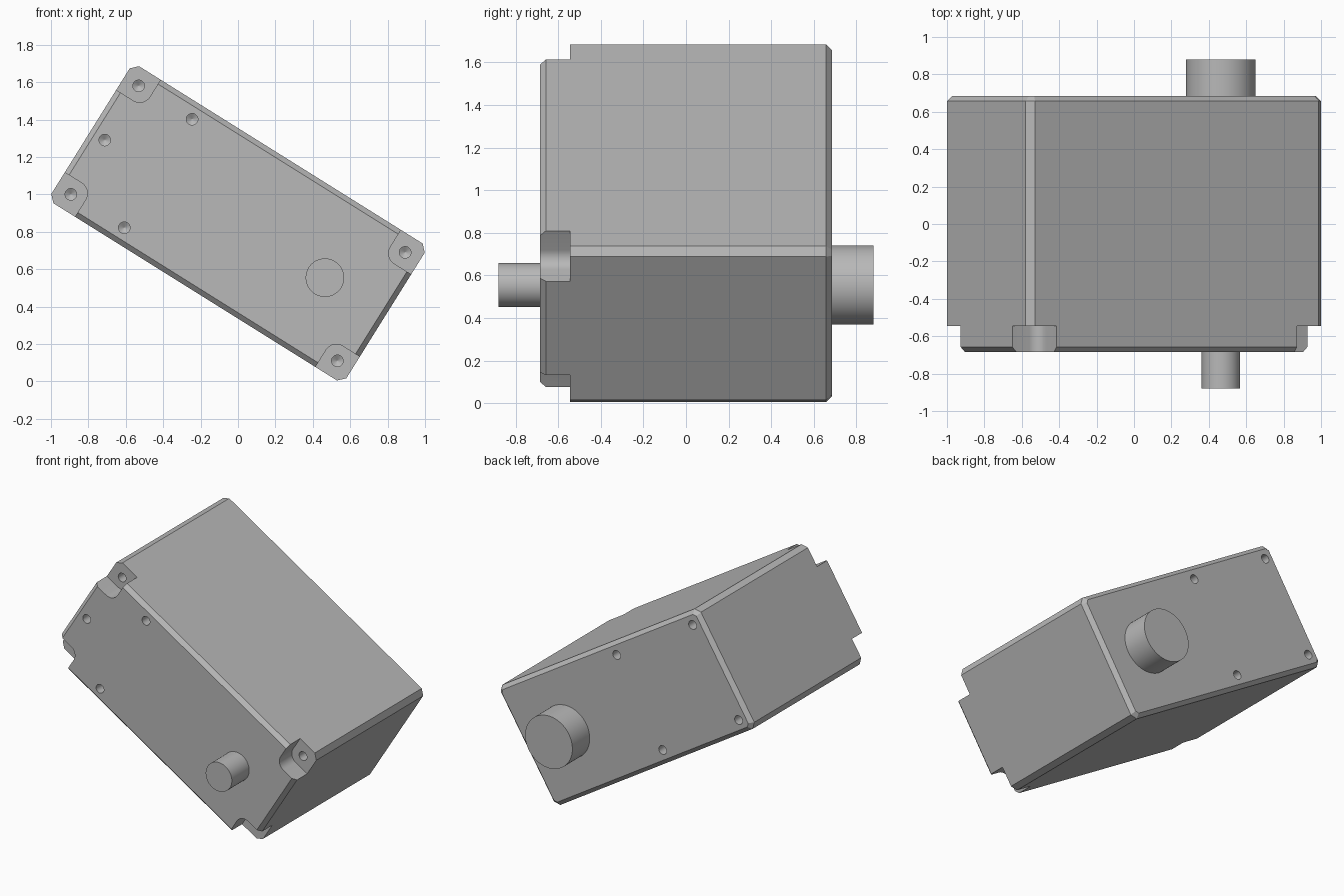
import bpy, bmesh, math
from mathutils import Matrix

if "Cube" in bpy.data.objects:
    bpy.data.objects.remove(bpy.data.objects["Cube"], do_unlink=True)

# Half length, half height and half depth of the tilted case
A, B, D = 0.93, 0.432, 0.685
CORNER, EDGE = 0.036, 0.027
TILT = Matrix.Translation((0, 0, 0.845)) @ Matrix.Rotation(math.radians(32), 4, 'Y')

grey = bpy.data.materials.new("plain grey")
grey.use_nodes = True
grey.diffuse_color = (0.48, 0.48, 0.48, 1)
grey.node_tree.nodes["Principled BSDF"].inputs["Base Color"].default_value = (0.48, 0.48, 0.48, 1)


def loft(bm, rings):
    """Skin a stack of (y, outline) rings and cap both ends."""
    loops = [[bm.verts.new((x, y, z)) for x, z in pts] for y, pts in rings]
    n = len(loops[0])
    for lo, hi in zip(loops, loops[1:]):
        for i in range(n):
            j = (i + 1) % n
            bm.faces.new((lo[i], lo[j], hi[j], hi[i]))
    bm.faces.new(loops[0])
    bm.faces.new(loops[-1])


def circle(x, z, r, n=32):
    return [(x + r * math.cos(2 * math.pi * i / n), z + r * math.sin(2 * math.pi * i / n))
            for i in range(n)]


def octagon(inset):
    a, b, c = A - inset, B - inset, CORNER - 0.59 * inset
    return [(a - c, b), (a, b - c), (a, c - b), (a - c, -b),
            (c - a, -b), (-a, c - b), (-a, b - c), (c - a, b)]


def make(name, bm):
    bmesh.ops.recalc_face_normals(bm, faces=bm.faces)
    mesh = bpy.data.meshes.new(name)
    bm.to_mesh(mesh)
    bm.free()
    mesh.materials.append(grey)
    ob = bpy.data.objects.new(name, mesh)
    bpy.context.collection.objects.link(ob)
    ob.matrix_world = TILT
    return ob


def activate(ob):
    bpy.ops.object.select_all(action='DESELECT')
    ob.select_set(True)
    bpy.context.view_layer.objects.active = ob


def cut(ob, cutter):
    cutter.hide_render = True
    mod = ob.modifiers.new("cut", 'BOOLEAN')
    mod.operation, mod.solver, mod.object = 'DIFFERENCE', 'EXACT', cutter
    bpy.context.view_layer.update()
    activate(ob)
    bpy.ops.object.modifier_apply(modifier=mod.name)
    bpy.data.objects.remove(cutter, do_unlink=True)


# Case with chamfered edges all round
bm = bmesh.new()
loft(bm, [(-D, octagon(EDGE)), (EDGE - D, octagon(0)), (D - EDGE, octagon(0)), (D, octagon(EDGE))])
case = make("gearbox_case", bm)

# Corner notches in the front, each with a rounded inner corner
SIZE, R, FLOOR = 0.172, 0.065, -0.545
bm = bmesh.new()
for sx in (-1, 1):
    for sz in (-1, 1):
        x0, z0 = A - SIZE, B - SIZE
        arc = [math.pi + math.pi / 2 * i / 8 for i in range(9)]
        pts = [(x0 + R + R * math.cos(t), z0 + R + R * math.sin(t)) for t in arc]
        pts += [(A + 0.1, z0), (A + 0.1, B + 0.1), (x0, B + 0.1)]
        pts = [(sx * x, sz * z) for x, z in pts]
        loft(bm, [(-D - 0.1, pts), (FLOOR, pts)])
cut(case, make("notch_cutter", bm))

# Drilled screw holes with conical ends
HX, HZ, HR = 0.84, 0.342, 0.031
corners = [(sx * HX, sz * HZ) for sx in (-1, 1) for sz in (-1, 1)]
front = [(-HX, 0), (-0.503, HZ), (-0.503, -HZ)]
back = [(x, sz * HZ) for x in (-HX, -0.135) for sz in (-1, 1)]
bm = bmesh.new()
for holes, surface, inward in ((corners, FLOOR, 1), (front, -D, 1), (back, D, -1)):
    for x, z in holes:
        loft(bm, [(surface - 0.04 * inward, circle(x, z, HR, 20)),
                  (surface + 0.12 * inward, circle(x, z, HR, 20)),
                  (surface + 0.138 * inward, circle(x, z, 0.002, 20))])
cut(case, make("hole_cutter", bm))

# Output shaft in front and drive boss behind, on one axis
parts = [case]
for name, r, y0, y1 in (("front_shaft", 0.103, -0.88, -D), ("rear_boss", 0.186, D, 0.88)):
    bm = bmesh.new()
    loft(bm, [(y0, circle(0.548, 0, r, 64)), (y1, circle(0.548, 0, r, 64))])
    parts.append(make(name, bm))

for ob in parts:
    activate(ob)
    bpy.ops.object.shade_smooth_by_angle(angle=math.radians(25))
